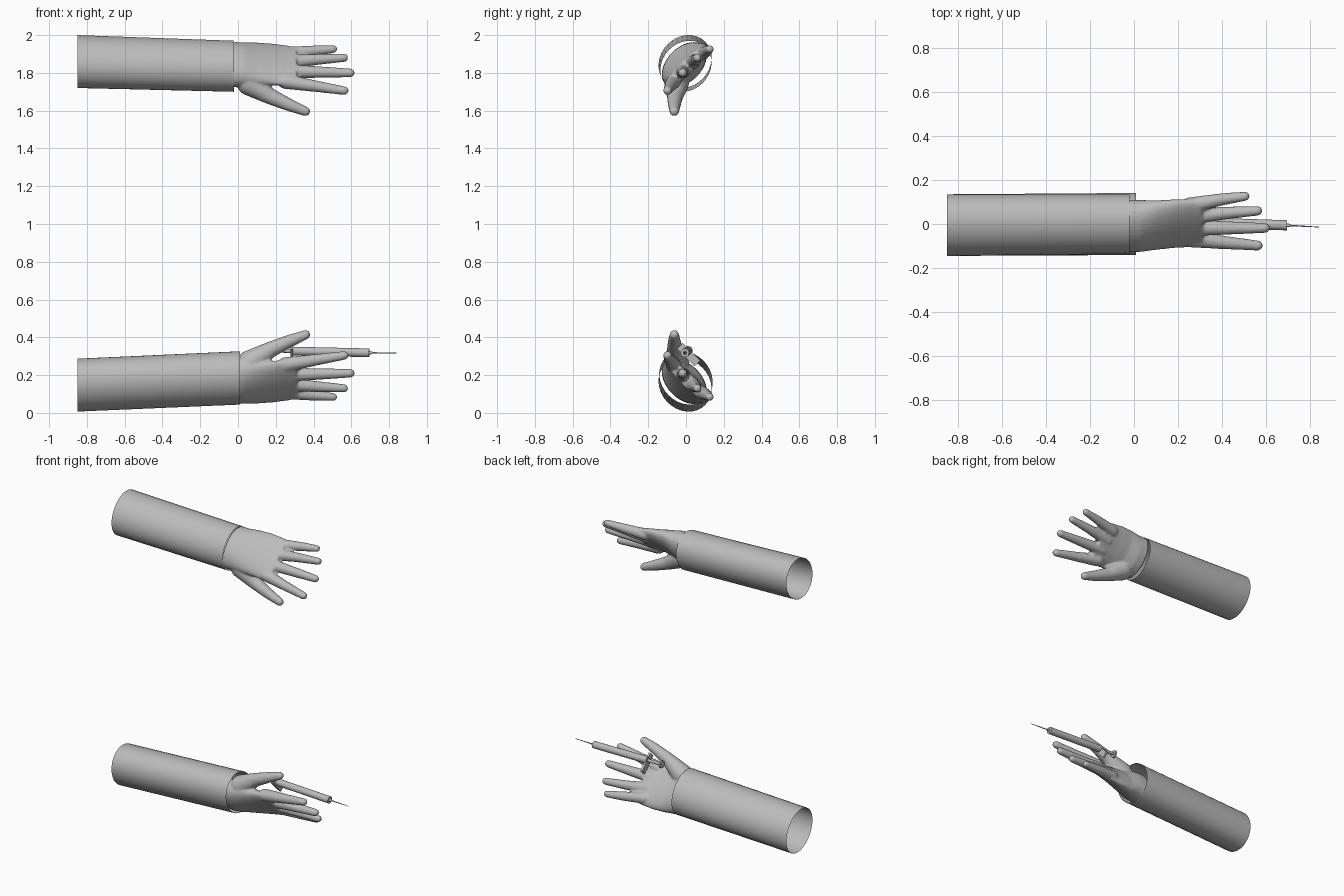
import bpy, bmesh, math
from mathutils import Vector, Matrix

if "Cube" in bpy.data.objects:
    bpy.data.objects.remove(bpy.data.objects["Cube"])

S = math.sqrt(0.5)
CZ = 1.835            # height of the upper wrist centre
MIRROR = 2.01         # lower arm is z -> MIRROR - z

grey = bpy.data.materials.new("plain_grey")
grey.diffuse_color = (0.5, 0.5, 0.5, 1)
grey.use_nodes = True
grey.node_tree.nodes["Principled BSDF"].inputs["Base Color"].default_value = grey.diffuse_color


def finish(name, bm, angle=40):
    bmesh.ops.recalc_face_normals(bm, faces=bm.faces[:])
    me = bpy.data.meshes.new(name)
    bm.to_mesh(me)
    bm.free()
    me.materials.append(grey)
    ob = bpy.data.objects.new(name, me)
    bpy.context.collection.objects.link(ob)
    bpy.ops.object.select_all(action='DESELECT')
    ob.select_set(True)
    bpy.context.view_layer.objects.active = ob
    bpy.ops.object.shade_smooth_by_angle(angle=math.radians(angle))
    return ob


def loft(bm, sections, n=32, cap=True, flip=1):
    """Ellipses across x: (x, y, z, half width, half depth), tilted 45 degrees."""
    rings = []
    for x, y, z, a, b in sections:
        ring = []
        for i in range(n):
            t = 2 * math.pi * i / n
            u, v = a * math.cos(t), b * math.sin(t)
            ring.append(bm.verts.new((x, y + S * (u - v), z + flip * S * (u + v))))
        rings.append(ring)
    for r0, r1 in zip(rings, rings[1:]):
        for i in range(n):
            j = (i + 1) % n
            bm.faces.new((r0[i], r0[j], r1[j], r1[i]))
    if cap:
        bm.faces.new(rings[0])
        bm.faces.new(rings[-1])


def limb(bm, balls):
    """Chain of tapered capsules through (x, y, z, radius)."""
    for p, q in zip(balls, balls[1:]):
        part = bmesh.new()
        for x, y, z, r in (p, q):
            bmesh.ops.create_icosphere(part, subdivisions=3, radius=r,
                                       matrix=Matrix.Translation((x, y, z)))
        res = bmesh.ops.convex_hull(part, input=part.verts[:])
        inner = [v for v in part.verts if not any(f.is_valid for f in v.link_faces)]
        junk = set(res["geom_interior"]) | set(res["geom_unused"])
        bmesh.ops.delete(part, geom=list({v for v in junk if isinstance(v, bmesh.types.BMVert)}
                                         | set(inner)), context='VERTS')
        bmesh.ops.recalc_face_normals(part, faces=part.faces[:])
        me = bpy.data.meshes.new("tmp")
        part.to_mesh(me)
        part.free()
        bm.from_mesh(me)
        bpy.data.meshes.remove(me)


def hand(name, lower):
    bm = bmesh.new()
    # palm: x, offset toward little finger, back height, palm depth, half width
    palm = [(-0.03, 0.0, .105, .08, .142), (0.03, 0.0, .10, .075, .142),
            (0.10, .006, .078, .052, .145), (0.18, .008, .056, .044, .148),
            (0.26, .004, .038, .040, .148), (0.31, .002, .030, .036, .140)]
    secs = []
    for x, cu, back, deep, hu in palm:
        cn = (back - deep) / 2
        secs.append((x, S * (cu - cn), CZ + S * (cu + cn), hu, (back + deep) / 2))
    loft(bm, secs)
    # fingers, little to index
    for base, mid, tip in [
            ((.25, .085, 1.902, .036), (.40, .112, 1.917, .028), (.505, .126, 1.926, .021)),
            ((.25, .033, 1.857, .038), (.42, .050, 1.871, .029), (.562, .060, 1.880, .022)),
            ((.25, -.018, 1.808, .038), (.44, -.018, 1.804, .030), (.595, -.018, 1.800, .023)),
            ((.25, -.066, 1.755, .040), (.42, -.085, 1.728, .030), (.563, -.098, 1.706, .023))]:
        limb(bm, (base, mid, tip))
    # thumb
    limb(bm, ((.06, -.050, 1.745, .066), (.17, -.058, 1.676, .043),
              (.27, -.062, 1.631, .034), (.358, -.062, 1.596, .025)))
    if lower:
        for v in bm.verts:
            v.co.z = MIRROR - v.co.z
    ob = finish(name, bm)
    # fuse into one skin
    m = ob.modifiers.new("fuse", 'REMESH')
    m.mode = 'VOXEL'
    m.voxel_size = 0.0075
    m.use_smooth_shade = True
    m = ob.modifiers.new("soften", 'SMOOTH')
    m.factor = 0.5
    m.iterations = 5


def rod(bm, p, q, r0, r1, seg=20):
    p, q = Vector(p), Vector(q)
    d = q - p
    mat = Matrix.Translation((p + q) / 2) @ d.to_track_quat('Z', 'Y').to_matrix().to_4x4()
    bmesh.ops.create_cone(bm, cap_ends=True, segments=seg, radius1=r0, radius2=r1,
                          depth=d.length, matrix=mat)


# sleeves: open tubes
bm = bmesh.new()
loft(bm, [(-.85, -.005, 1.86, .150, .130), (-.02, 0, CZ, .145, .125)], cap=False)
finish("upper_sleeve", bm)
bm = bmesh.new()
loft(bm, [(-.85, -.005, .147, .150, .130), (.01, 0, .185, .152, .130)], cap=False, flip=-1)
finish("lower_sleeve", bm)

hand("upper_hand", False)
hand("lower_hand", True)

# syringe lying across the lower palm
A = Vector((.17, .012, .330))
B = Vector((.695, -.006, .318))
at = lambda t: A.lerp(B, t)
bm = bmesh.new()
rod(bm, at(.21), B, .023, .023)
finish("syringe_barrel", bm)
bm = bmesh.new()
rod(bm, A, at(.22), .010, .010, 12)
rod(bm, A, at(.02), .024, .024)
finish("syringe_plunger", bm)
bm = bmesh.new()
rod(bm, B, B.lerp(Vector((.84, -.014, .317)), .12), .009, .006, 12)
rod(bm, B, (.84, -.014, .317), .004, .0015, 8)
finish("syringe_needle", bm)

# finger flange: flat plate across the barrel
bm = bmesh.new()
mat = (Matrix.Translation((.285, .014, .308)) @ Matrix.Rotation(math.radians(-45), 4, 'X')
       @ Matrix.Diagonal((.014, .13, .042, 1)))
bmesh.ops.create_cube(bm, size=1, matrix=mat)
finish("syringe_flange", bm)
